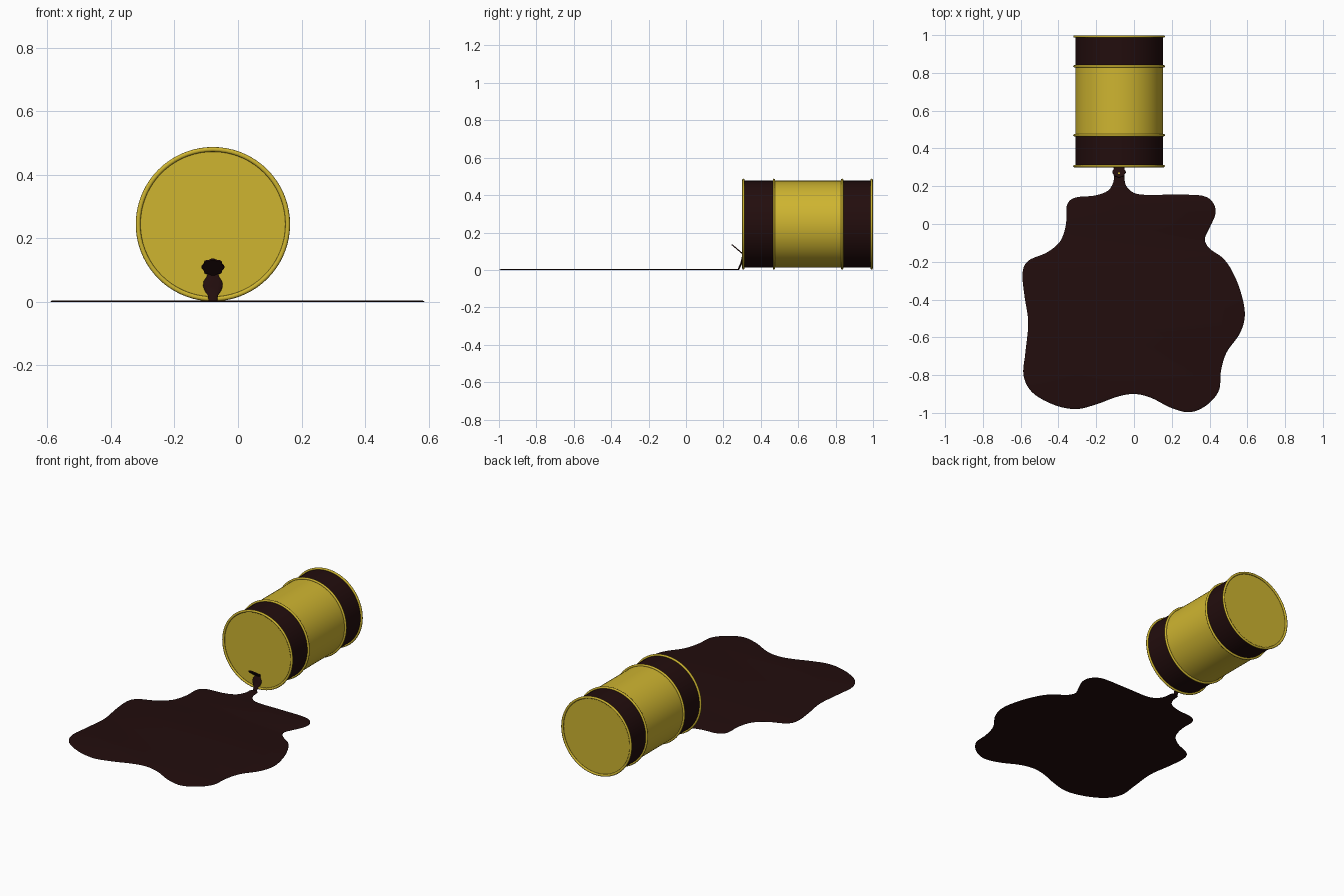
import bpy, bmesh, math
from mathutils import Vector, Matrix

if "Cube" in bpy.data.objects:
    bpy.data.objects.remove(bpy.data.objects["Cube"])

CX, CZ = -0.079, 0.245       # barrel axis


def material(name, rgb):
    m = bpy.data.materials.new(name)
    m.diffuse_color = (*rgb, 1)
    m.use_nodes = True
    m.node_tree.nodes["Principled BSDF"].inputs["Base Color"].default_value = m.diffuse_color
    return m


yellow = material("barrel yellow", (0.62, 0.46, 0.03))
oil = material("oil black", (0.016, 0.004, 0.004))


def finish(name, bm, mats, angle=35):
    bmesh.ops.recalc_face_normals(bm, faces=bm.faces)
    me = bpy.data.meshes.new(name)
    bm.to_mesh(me)
    bm.free()
    ob = bpy.data.objects.new(name, me)
    bpy.context.collection.objects.link(ob)
    for m in mats:
        me.materials.append(m)
    bpy.ops.object.select_all(action='DESELECT')
    ob.select_set(True)
    bpy.context.view_layer.objects.active = ob
    bpy.ops.object.shade_smooth_by_angle(angle=math.radians(angle))
    return ob


def loft(bm, rings, closed=False):
    """Skin a list of point rings; cap the ends unless closed into a loop."""
    vs = [[bm.verts.new(p) for p in r] for r in rings]
    n = len(vs[0])
    for i in range(len(vs) if closed else len(vs) - 1):
        a, b = vs[i], vs[(i + 1) % len(vs)]
        for j in range(n):
            bm.faces.new((a[j], a[(j + 1) % n], b[(j + 1) % n], b[j]))
    if not closed:
        bm.faces.new(vs[0])
        bm.faces.new(vs[-1])


def circle(r, y, n=72):
    return [(CX + r * math.cos(2 * math.pi * i / n), y,
             CZ + r * math.sin(2 * math.pi * i / n)) for i in range(n)]


# barrel body with dark bands at both ends
bm = bmesh.new()
loft(bm, [circle(0.232, y) for y in (0.311, 0.47, 0.835, 0.989)])
for f in bm.faces:
    y = f.calc_center_median().y
    if len(f.verts) == 4 and not 0.47 < y < 0.835:
        f.material_index = 1
finish("barrel_body", bm, [yellow, oil])

# rims and rolling hoops
for name, y in (("front_rim", 0.3065), ("front_hoop", 0.47),
                ("back_hoop", 0.835), ("back_rim", 0.9925)):
    bm = bmesh.new()
    loft(bm, [circle(0.2355 + 0.0075 * math.cos(t * math.pi / 5),
                     y + 0.0065 * math.sin(t * math.pi / 5)) for t in range(10)], True)
    finish(name, bm, [yellow], 60)

# oil puddle outline, smoothed with a closed Catmull-Rom curve
outline = [(-.10, .275), (-.11, .22), (-.14, .175), (-.21, .15), (-.31, .14), (-.355, .10),
           (-.36, 0), (-.39, -.09), (-.46, -.15), (-.56, -.195), (-.59, -.26), (-.58, -.38),
           (-.56, -.52), (-.575, -.68), (-.585, -.80), (-.54, -.89), (-.43, -.955),
           (-.31, -.98), (-.20, -.955), (-.09, -.915), (0, -.90), (.09, -.92), (.20, -.975),
           (.30, -.996), (.39, -.955), (.45, -.88), (.46, -.78), (.49, -.68), (.56, -.58),
           (.587, -.48), (.565, -.36), (.52, -.25), (.47, -.18), (.40, -.13), (.375, -.08),
           (.40, -.02), (.43, .05), (.42, .11), (.36, .15), (.20, .155), (.05, .155),
           (-.01, .17), (-.045, .21), (-.057, .275)]
pts, N = [], len(outline)
for i in range(N):
    a, b, c, d = (Vector(outline[(i + k) % N]) for k in (-1, 0, 1, 2))
    for s in range(5):
        t = s / 5
        pts.append(0.5 * (2 * b + (c - a) * t + (2 * a - 5 * b + 4 * c - d) * t * t
                          + (3 * b - a - 3 * c + d) * t ** 3))


def inset(d):
    out = []
    for i, p in enumerate(pts):
        t = (pts[(i + 1) % len(pts)] - pts[i - 1]).normalized()
        out.append(p + Vector((-t.y, t.x)) * d)
    return out


bm = bmesh.new()
loft(bm, [[(p.x, p.y, z) for p in inset(d)]
          for d, z in ((0, 0), (0, 0.001), (0.004, 0.004), (0.01, 0.005))])
finish("oil_puddle", bm, [oil], 50)

# oil running down the lid onto the puddle: y, z, half width
path = [(.310, .095, .016), (.306, .08, .019), (.302, .065, .029), (.299, .05, .031),
        (.296, .036, .026), (.288, .02, .016), (.280, .001, .013)]
bm = bmesh.new()
loft(bm, [[(CX + w * math.cos(2 * math.pi * k / 16), y + 0.005 * math.sin(2 * math.pi * k / 16), z)
           for k in range(16)] for y, z, w in path])
finish("oil_stream", bm, [oil], 60)

# torn flap bent out of the lid, with a bare yellow spot
along = Vector((0, -0.062, 0.052)).normalized()
normal = Vector((0, -along.z, along.y)) * -1
center = Vector((CX, 0.275, 0.110))


def flap_ring(rx, ry, h, wave, n=48):
    out = []
    for i in range(n):
        t = 2 * math.pi * i / n
        s = 1 + wave * math.cos(8 * t)
        out.append(center + Vector((rx * s * math.cos(t), 0, 0))
                   + along * ry * s * math.sin(t) + normal * h)
    return out


for name, rx, ry, h0, h1, wave, mat in (("torn_flap", .034, .037, -.003, .003, .06, oil),
                                        ("flap_spot_top", .006, .006, .002, .004, 0, yellow)):
    bm = bmesh.new()
    loft(bm, [flap_ring(rx, ry, h, wave) for h in (h0, h1)])
    ob = finish(name, bm, [mat])
    if name == "flap_spot_top":
        ob.location = along * 0.012
